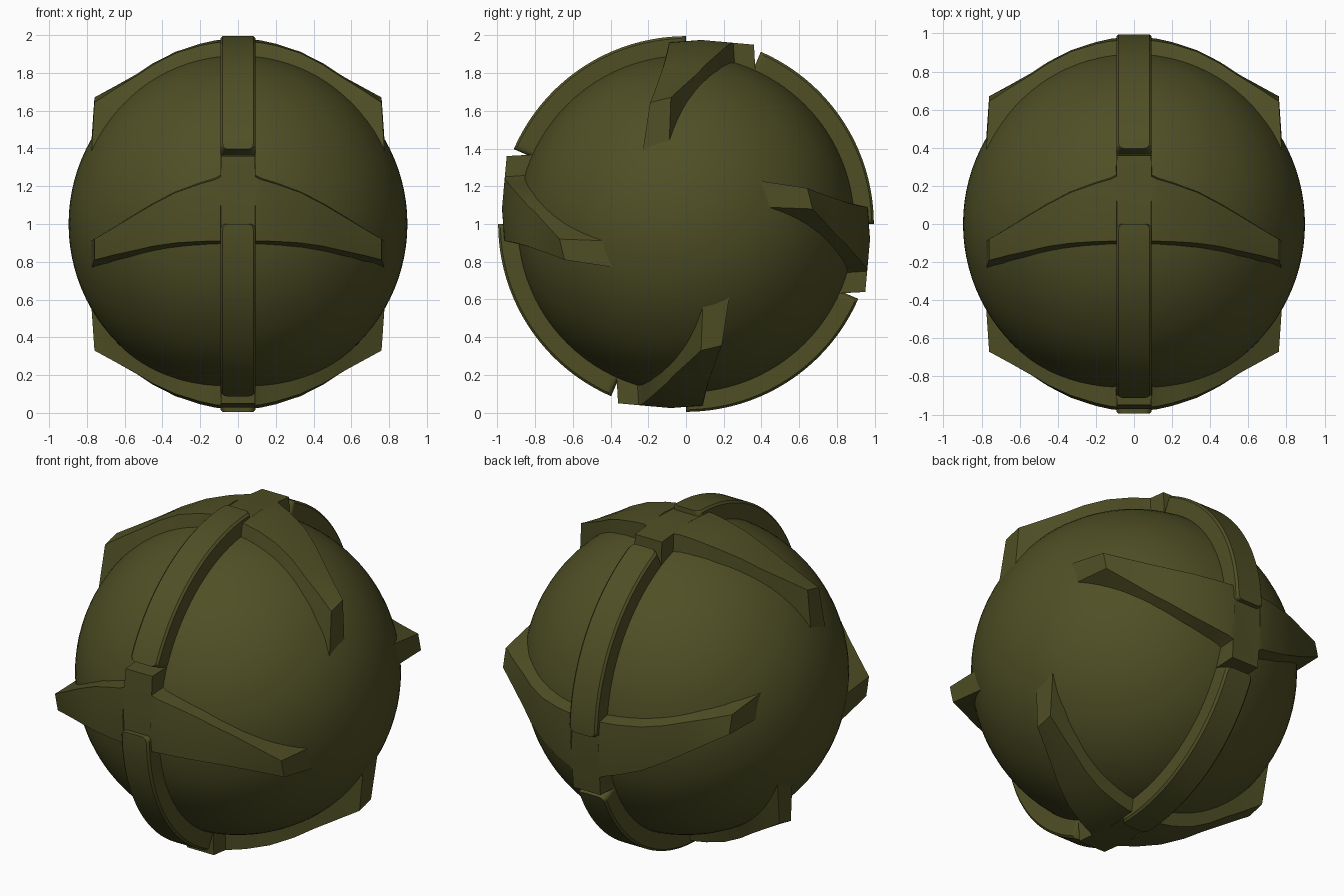
import bpy, bmesh, math
from mathutils import Matrix, Vector

if "Cube" in bpy.data.objects:
    bpy.data.objects.remove(bpy.data.objects["Cube"])

olive = bpy.data.materials.new("olive green")
olive.diffuse_color = (0.078, 0.078, 0.019, 1)
olive.use_nodes = True
olive.node_tree.nodes["Principled BSDF"].inputs["Base Color"].default_value = olive.diffuse_color
CENTRE = Matrix.Translation((0, 0, 1))


def finish(bm, name, turn=0, angle=30):
    """Turn a bmesh into a smooth-shaded object, rotated about the x axis through the ball centre."""
    bmesh.ops.recalc_face_normals(bm, faces=bm.faces[:])
    bm.transform(CENTRE @ Matrix.Rotation(turn, 4, 'X'))
    me = bpy.data.meshes.new(name)
    bm.to_mesh(me)
    bm.free()
    me.materials.append(olive)
    ob = bpy.data.objects.new(name, me)
    bpy.context.collection.objects.link(ob)
    bpy.ops.object.select_all(action='DESELECT')
    ob.select_set(True)
    bpy.context.view_layer.objects.active = ob
    bpy.ops.object.shade_smooth_by_angle(angle=math.radians(angle))
    return ob


def loft(sections, closed):
    """Skin a list of equal-length sections and cap both ends."""
    bm = bmesh.new()
    rings = [[bm.verts.new(p) for p in s] for s in sections]
    n = len(rings[0])
    for a, b in zip(rings, rings[1:]):
        for i in range(n if closed else n - 1):
            j = (i + 1) % n
            bm.faces.new((a[i], a[j], b[j], b[i]))
    bm.faces.new(rings[0])
    bm.faces.new(rings[-1])
    return bm


# Front winged plate: x, upper edge z, its depth, lower edge z, its depth
WING = [(0.09, 0.36, 0.95, -0.09, 0.962), (0.092, 0.25, 0.96, -0.09, 0.962),
        (0.12, 0.236, 0.957, -0.09, 0.96), (0.2, 0.213, 0.94, -0.092, 0.945),
        (0.33, 0.167, 0.90, -0.10, 0.905), (0.45, 0.105, 0.845, -0.117, 0.843),
        (0.54, 0.052, 0.79, -0.138, 0.783), (0.65, -0.015, 0.73, -0.162, 0.715),
        (0.76, -0.08, 0.67, -0.19, 0.643)]


def wing_section(side, x, zu, du, zl, dl):
    def base(z):
        bx = x * 1.027
        return (side * bx, -math.sqrt(0.87 ** 2 - bx * bx - z * z), z)
    mid_d = (du + dl) / 2 + 0.016 * (1 - x / 0.8)
    return [base(zu + 0.012 - 0.03 * x), (side * x, -du, zu),
            (side * x, -mid_d, (zu + zl) / 2),
            (side * x, -dl, zl), base(zl - 0.015 - 0.05 * x)]


def winged_plate():
    secs = [wing_section(-1, *w) for w in reversed(WING)]
    secs += [wing_section(1, *w) for w in WING]
    return loft(secs, True)


# Curved band: arc running down from the plate, with rounded end corners
def band():
    secs = []
    steps, sweep, r, corner = 36, math.radians(66.5), 0.995, 0.03
    ends = [corner * (1 - math.cos(math.pi / 2 * k / 5)) for k in range(6)]
    angs = ends + [corner + (sweep - 2 * corner) * k / steps for k in range(1, steps)]
    angs += [sweep - e for e in reversed(ends)]
    for a in angs:
        d = min(a, sweep - a)
        cut = 0 if d >= corner else corner - math.sqrt(corner ** 2 - (corner - d) ** 2)
        w = 0.093 - cut
        out = Vector((0, -math.cos(a), -math.sin(a)))
        secs.append([out * rad + Vector((x, 0, 0)) for x, rad in
                     ((-w, 0.85), (-w, r - 0.012), (-w + 0.012, r),
                      (w - 0.012, r), (w, r - 0.012), (w, 0.85))])
    return loft(secs, True)


# Ball
bm = bmesh.new()
bmesh.ops.create_uvsphere(bm, u_segments=96, v_segments=48, radius=0.897)
finish(bm, "ball")

# Four repeats around the x axis
for i, label in enumerate(("front", "bottom", "back", "top")):
    finish(winged_plate(), label + "_winged_plate", i * math.pi / 2)
    finish(band(), label + "_band", i * math.pi / 2, 40)
